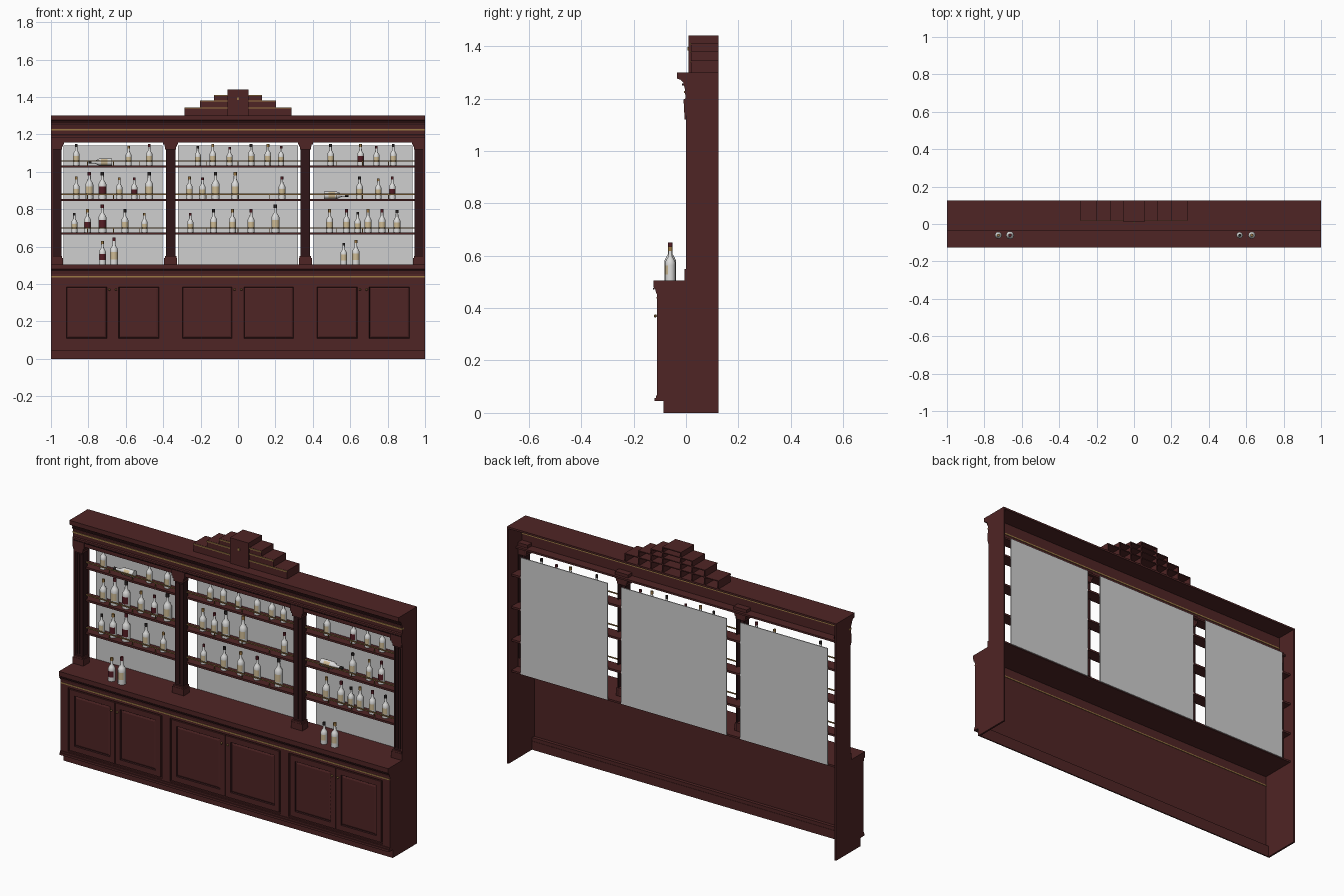
import bpy, bmesh, math
from mathutils import Matrix

if "Cube" in bpy.data.objects:
    bpy.data.objects.remove(bpy.data.objects["Cube"], do_unlink=True)


def material(name, r, g, b):
    m = bpy.data.materials.new(name)
    m.use_nodes = True
    m.diffuse_color = (r, g, b, 1)
    m.node_tree.nodes["Principled BSDF"].inputs["Base Color"].default_value = (r, g, b, 1)
    return m


wood = material("mahogany", 0.078, 0.018, 0.018)
dark = material("dark mahogany", 0.03, 0.008, 0.009)
gold = material("brass", 0.33, 0.19, 0.06)
silver = material("mirror grey", 0.62, 0.62, 0.62)
glass = material("pale glass", 0.72, 0.72, 0.71)
cream = material("cream label", 0.62, 0.5, 0.3)
red = material("dark red label", 0.09, 0.012, 0.018)
black = material("black cap", 0.02, 0.016, 0.016)


def finish(name, bm, *mats):
    bmesh.ops.recalc_face_normals(bm, faces=bm.faces[:])
    me = bpy.data.meshes.new(name)
    bm.to_mesh(me)
    bm.free()
    for m in mats:
        me.materials.append(m)
    ob = bpy.data.objects.new(name, me)
    bpy.context.collection.objects.link(ob)
    return ob


def add_box(bm, x0, x1, y0, y1, z0, z1):
    mid = Matrix.Translation(((x0 + x1) / 2, (y0 + y1) / 2, (z0 + z1) / 2))
    bmesh.ops.create_cube(bm, size=1, matrix=mid @ Matrix.Diagonal((x1 - x0, y1 - y0, z1 - z0, 1)))


def boxes(name, mat, *dims):
    bm = bmesh.new()
    for d in dims:
        add_box(bm, *d)
    return finish(name, bm, mat)


def prism(name, mat, profile, x0, x1):
    """Extrude a (y, z) profile along x."""
    bm = bmesh.new()
    face = bm.faces.new([bm.verts.new((x0, y, z)) for y, z in profile])
    ext = bmesh.ops.extrude_face_region(bm, geom=[face])["geom"]
    bmesh.ops.translate(bm, vec=(x1 - x0, 0, 0), verts=[v for v in ext if isinstance(v, bmesh.types.BMVert)])
    return finish(name, bm, mat)


# Carcass: side panels, front sheet, plinth, counter and cornice; the back is open
side = [(0.125, 0), (-0.085, 0), (-0.085, 0.045), (-0.11, 0.045), (-0.11, 0.5),
        (0, 0.5), (0, 1.295), (0.125, 1.295)]
prism("side_panel_right", wood, side, -1, -0.99)
prism("side_panel_left", wood, side, 0.99, 1)
boxes("plinth", wood, (-0.995, 0.995, -0.085, -0.078, 0, 0.047))
boxes("plinth_moulding", wood, (-1, 1, -0.12, -0.08, 0.045, 0.057), (-1, 1, -0.115, -0.08, 0.057, 0.066))
boxes("front_sheet", wood, (-0.99, 0.99, -0.103, -0.098, 0.06, 0.47))
prism("counter", wood, [(0.1, 0.505), (-0.125, 0.505), (-0.125, 0.48), (-0.118, 0.473), (-0.113, 0.455),
                        (-0.1, 0.45), (-0.1, 0.495), (0.1, 0.495)], -1, 1)
prism("cornice", wood, [(0.125, 1.3), (-0.035, 1.3), (-0.035, 1.276), (-0.022, 1.272), (-0.01, 1.26),
                        (-0.004, 1.235), (-0.002, 1.2), (-0.009, 1.197), (-0.009, 1.187), (-0.002, 1.18),
                        (-0.002, 1.158), (0.01, 1.158), (0.01, 1.29), (0.125, 1.29)], -1, 1)
boxes("cornice_soffit", wood, (-0.99, 0.99, 0.005, 0.06, 1.158, 1.168))
boxes("brass_trim", gold, (-1, 1, -0.007, 0.013, 1.221, 1.229), (-1, 1, -0.113, -0.095, 0.436, 0.443))
boxes("shadow_lines", dark, (-0.999, 0.999, -0.126, -0.12, 0.471, 0.477),
      (-0.999, 0.999, -0.01, 0, 1.181, 1.186), (-0.999, 0.999, -0.015, 0, 1.25, 1.257))

# Front frame around three bays
bays = [(-0.955, -0.385), (-0.335, 0.335), (0.385, 0.955)]
stiles = [(-1, -0.955), (-0.385, -0.335), (0.335, 0.385), (0.955, 1)]
boxes("front_frame", wood, *[(a, b, -0.111, -0.1, 0.06, 0.46) for a, b in stiles],
      (-1, 1, -0.111, -0.1, 0.422, 0.46), (-1, 1, -0.111, -0.1, 0.06, 0.072))


# Cabinet doors with stepped recessed panels, and knobs
def door(name, x0, x1):
    bm = bmesh.new()
    add_box(bm, x0, x1, -0.11, -0.1, 0.08, 0.415)
    bm.normal_update()
    face = min(bm.faces, key=lambda f: f.calc_center_median().y)
    bmesh.ops.inset_region(bm, faces=[face], thickness=0.042)
    ring = bmesh.ops.inset_region(bm, faces=[face], thickness=0.005, depth=-0.006)["faces"]
    for f in ring:
        f.material_index = 1
    bmesh.ops.inset_region(bm, faces=[face], thickness=0.012, depth=0.003)
    finish(name, bm, wood, dark)


knobs = bmesh.new()
for i, (a, b) in enumerate(bays):
    mid = (a + b) / 2
    door(f"door_{i}_a", a + 0.008, mid - 0.002)
    door(f"door_{i}_b", mid + 0.002, b - 0.008)
    for s in (-1, 1):
        at = Matrix.Translation((mid + s * 0.018, -0.117, 0.37))
        bmesh.ops.create_uvsphere(knobs, u_segments=8, v_segments=6, radius=0.006, matrix=at)
finish("door_knobs", knobs, gold)

# Pilasters: hollow dark shafts with wider bases and capitals
shafts, blocks = [], []
for a, b in [(-0.99, -0.945), (-0.385, -0.335), (0.335, 0.385), (0.945, 0.99)]:
    shafts += [(a, b, 0.004, 0.012, 0.505, 1.16), (a, a + 0.005, 0.004, 0.045, 0.505, 1.16),
               (b - 0.005, b, 0.004, 0.045, 0.505, 1.16)]
    third = (b - a) / 3
    shafts += [(a + third * k + 0.004, a + third * (k + 1) - 0.004, 0.001, 0.005, 0.56, 1.11) for k in range(3)]
    for grow, z0, z1 in [(0.01, 0.505, 0.54), (0.005, 0.54, 0.55), (0.004, 1.12, 1.135),
                         (0.009, 1.135, 1.147), (0.015, 1.147, 1.185)]:
        blocks.append((max(a - grow, -1), min(b + grow, 1), -0.004 - grow / 4, 0.045, z0, z1))
boxes("pilaster_shafts", dark, *shafts)
boxes("pilaster_blocks", wood, *blocks)

# Mirrors
boxes("mirrors", silver, *[(a, b, 0.1, 0.105, 0.5, 1.14) for a, b in
                           [(-0.933, -0.403), (-0.32, 0.32), (0.403, 0.933)]])

# Shelves with brass rails
levels = [1.033, 0.855, 0.675]
boxes("shelves", wood, *[(-0.99, 0.99, 0.03, 0.1, z - 0.011, z) for z in levels])
rails, pins = [], []
for z in levels:
    for a, b in [(-0.945, -0.385), (-0.335, 0.335), (0.385, 0.945)]:
        rails.append((a, b, 0.031, 0.036, z + 0.022, z + 0.028))
        pins += [(a + (b - a) * k / 4 - 0.002, a + (b - a) * k / 4 + 0.002, 0.032, 0.035, z, z + 0.024)
                 for k in (1, 2, 3)]
boxes("shelf_rails", gold, *rails)
boxes("rail_pins", gold, *pins)

# Stepped crest: open-backed tiers with dividers and brass edges
tiers = [(0.285, 1.3, 1.345), (0.203, 1.345, 1.382), (0.128, 1.382, 1.412), (0.057, 1.412, 1.44)]
crest, edges = [], []
for i, (w, z0, z1) in enumerate(tiers):
    y = 0.02 if i < 3 else 0.01
    crest += [(-w, w, y, y + 0.006, z0, z1), (-w, w, y, 0.125, z1 - 0.005, z1)]
    for d, _, _ in tiers[i:]:
        crest += [(s * d - 0.003 * (s + 1), s * d + 0.003 * (1 - s), y, 0.125, z0, z1) for s in (-1, 1)]
    if i < 3:
        edges.append((-w, w, 0.016, 0.021, z1 - 0.007, z1 - 0.001))
crest.append((-0.057, 0.057, 0.01, 0.022, 1.3, 1.44))
boxes("crest", wood, *crest)
boxes("crest_edges", gold, *edges)
boxes("crest_boss", gold, (-0.006, 0.006, 0.006, 0.011, 1.384, 1.396))


# Bottles: lathed profile with label and cap chosen by height
def bottle(name, x, y, z, h, label, cap, lying=0):
    r = 0.125 * h + 0.003
    profile = [(0, 0), (r, 0), (r, 0.18), (r, 0.45), (r, 0.54), (r * 0.75, 0.62), (r * 0.4, 0.7),
               (r * 0.36, 0.87), (r * 0.42, 0.87), (r * 0.42, 1), (0, 1)]
    bm = bmesh.new()
    vs = [bm.verts.new((a, 0, t * h)) for a, t in profile]
    es = [bm.edges.new(p) for p in zip(vs, vs[1:])]
    bmesh.ops.spin(bm, geom=vs + es, cent=(0, 0, 0), axis=(0, 0, 1), angle=math.tau, steps=12)
    bmesh.ops.remove_doubles(bm, verts=bm.verts[:], dist=0.0002)
    bmesh.ops.recalc_face_normals(bm, faces=bm.faces[:])
    for f in bm.faces:
        f.smooth = abs(f.normal.z) < 0.9
        c = f.calc_center_median()
        if c.z > 0.865 * h:
            f.material_index = 2
        elif 0.18 * h < c.z < 0.45 * h and c.y < -0.6 * r:
            f.material_index = 1
    spot = Matrix.Translation((x, y, z + (r if lying else 0)))
    bm.transform(spot @ Matrix.Rotation(lying * math.pi / 2, 4, "Y"))
    finish(name, bm, glass, label, cap)


# Each row: base height, depth, then (x, height); a negative height means a dark label
rows = [
    (1.033, 0.067, [(-.865, .115), (-.585, .105), (-.475, .115), (-.215, .105), (-.135, .115), (-.045, .1),
                    (.07, .115), (.16, .115), (.23, .105), (.495, .115), (.655, -.115), (.74, .105), (.83, .115)]),
    (0.855, 0.067, [(-.865, .12), (-.795, .145), (-.725, -.145), (-.635, .115), (-.555, -.115), (-.475, .145),
                    (-.26, .12), (-.19, .115), (-.12, .145), (-.015, .145), (.235, .12), (.65, .12),
                    (.75, .11), (.825, -.12)]),
    (0.675, 0.067, [(-.875, .105), (-.805, -.125), (-.725, -.15), (-.605, .125), (-.5, .105), (-.255, .105),
                    (-.13, .125), (-.03, .125), (.07, .125), (.2, .15), (.49, .125), (.58, .125),
                    (.64, .11), (.695, .125), (.77, .125), (.85, .12)]),
    (0.505, -0.06, [(-.725, -.125), (-.663, .145), (.565, .115), (.63, .13)])]
n = 0
for z, y, items in rows:
    for x, h in items:
        bottle(f"bottle_{n}", x, y, z, abs(h), red if h < 0 else cream, (black, gold, red)[n % 3])
        n += 1
bottle("lying_bottle_right", -0.675, 0.067, 1.033, 0.125, cream, black, -1)
bottle("lying_bottle_left", 0.46, 0.067, 0.855, 0.13, cream, black, 1)
